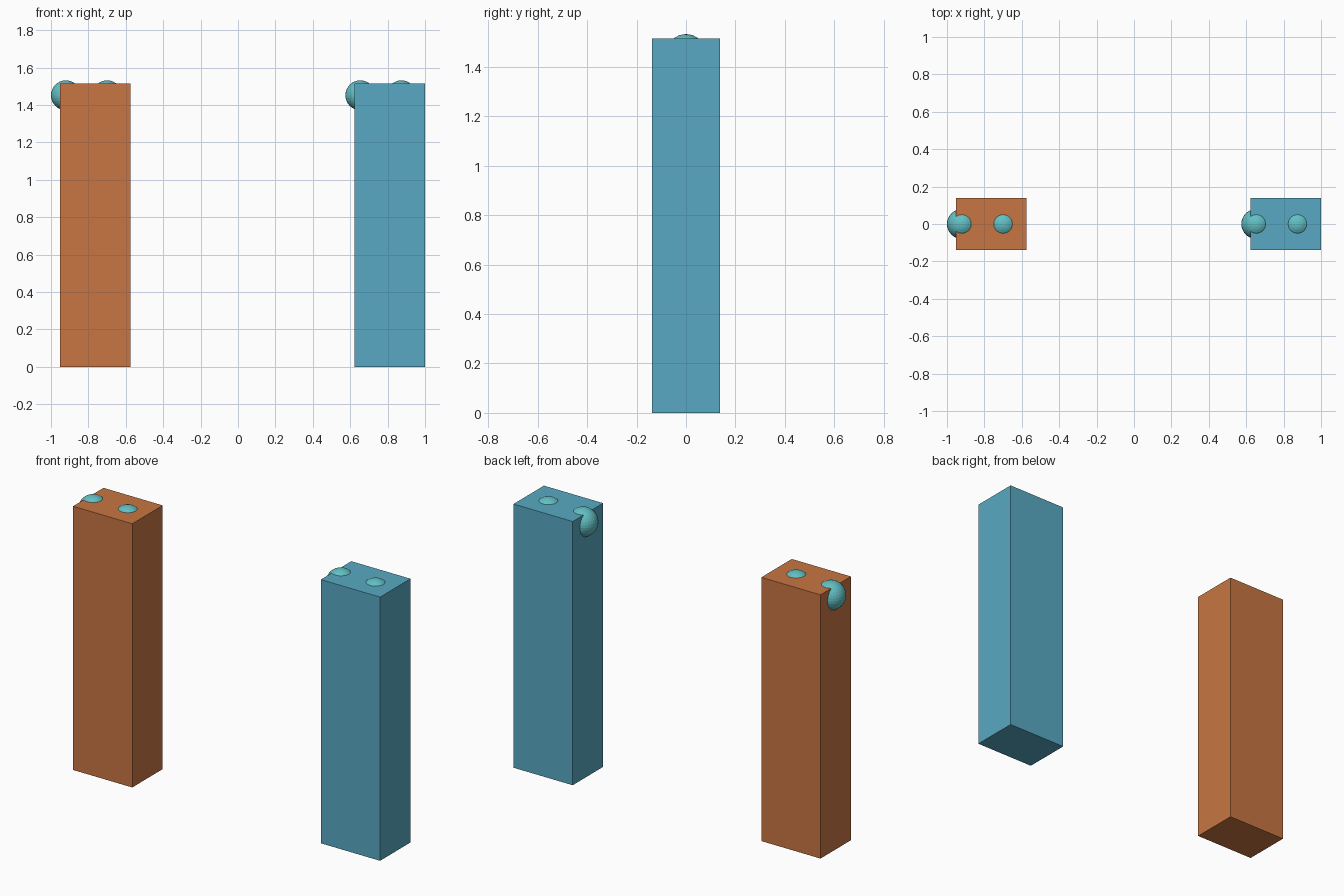
import bpy

if "Cube" in bpy.data.objects:
    bpy.data.objects.remove(bpy.data.objects["Cube"])


def material(name, srgb):
    m = bpy.data.materials.new(name)
    lin = [((c / 255 + 0.055) / 1.055) ** 2.4 for c in srgb]
    m.diffuse_color = (*lin, 1)
    m.use_nodes = True
    m.node_tree.nodes["Principled BSDF"].inputs["Base Color"].default_value = m.diffuse_color
    return m


orange = material("orange", (200, 118, 66))
blue = material("blue", (88, 169, 195))
teal = material("teal", (98, 192, 196))

HEIGHT, WIDTH, DEPTH, RADIUS = 1.514, 0.376, 0.276, 0.08


def block(name, x, mat):
    # Tall rectangular pillar standing on the ground
    bpy.ops.mesh.primitive_cube_add(size=1, location=(x, 0, HEIGHT / 2))
    ob = bpy.context.object
    ob.name = name
    ob.scale = (WIDTH, DEPTH, HEIGHT)
    bpy.ops.object.transform_apply(location=False, rotation=False, scale=True)
    ob.data.materials.append(mat)


def ball(name, x):
    # Small ball sunk into the top of a pillar
    bpy.ops.mesh.primitive_uv_sphere_add(segments=32, ring_count=16, radius=RADIUS,
                                         location=(x, 0, 1.452))
    ob = bpy.context.object
    ob.name = name
    ob.data.materials.append(teal)


for side, x, mat in (("left", -0.763, orange), ("right", 0.811, blue)):
    block(side + "_pillar", x, mat)
    ball(side + "_outer_ball", x - 0.157)
    ball(side + "_inner_ball", x + 0.063)
